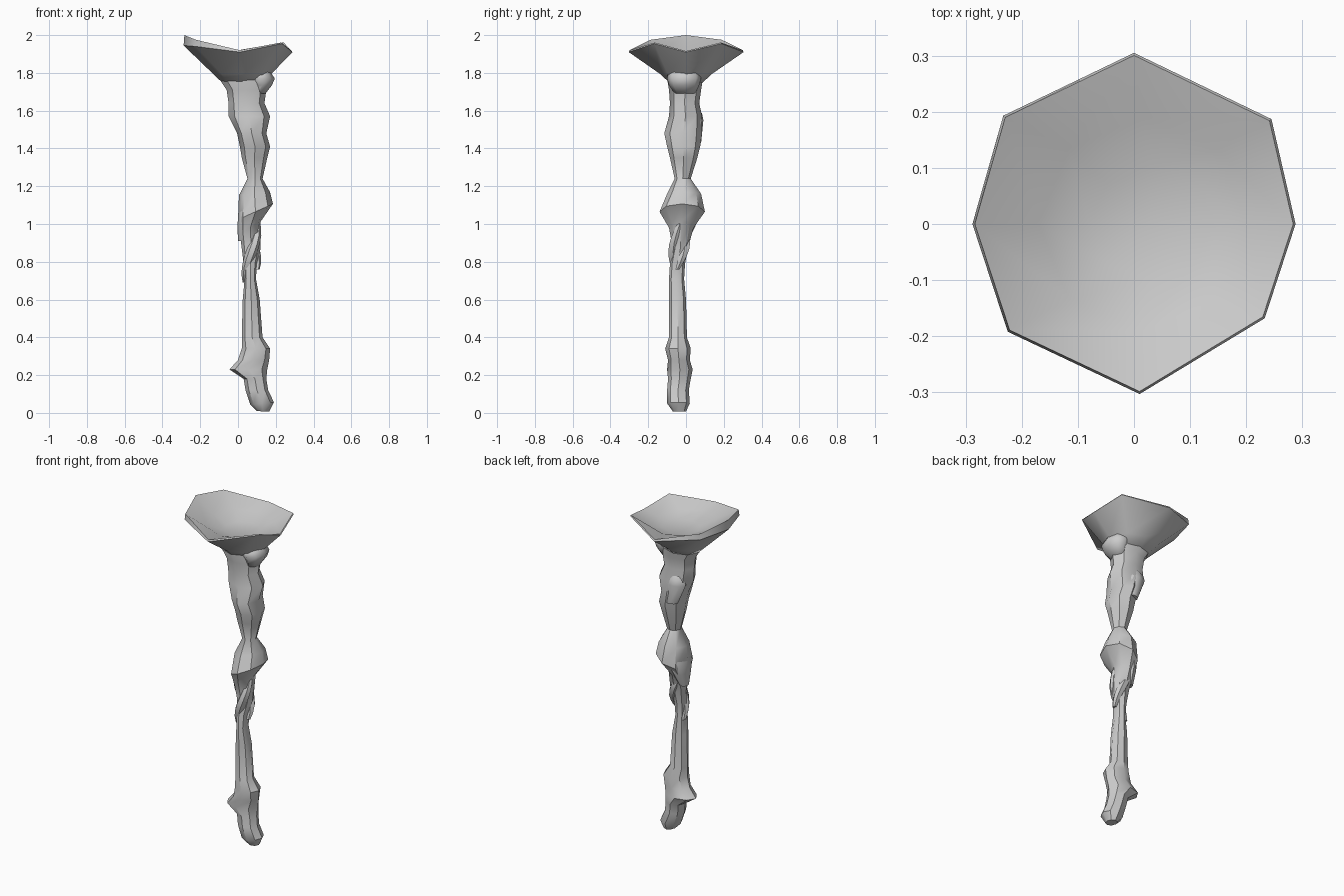
import bpy, bmesh, math

N = 8


def ring_mesh(name, rings, angle=50):
    """Skin a stack of equal-length point rings and close both ends."""
    bm = bmesh.new()
    loops = [[bm.verts.new(p) for p in r] for r in rings]
    n = len(loops[0])
    for a, b in zip(loops, loops[1:]):
        for i in range(n):
            j = (i + 1) % n
            bm.faces.new((a[i], a[j], b[j], b[i]))
    for end in (loops[0], loops[-1]):
        c = [sum(v.co[k] for v in end) / n for k in range(3)]
        cv = bm.verts.new(c)
        for i in range(n):
            bm.faces.new((end[i], end[(i + 1) % n], cv))
    bmesh.ops.recalc_face_normals(bm, faces=bm.faces)
    me = bpy.data.meshes.new(name)
    bm.to_mesh(me)
    bm.free()
    ob = bpy.data.objects.new(name, me)
    bpy.context.collection.objects.link(ob)
    bpy.ops.object.select_all(action='DESELECT')
    ob.select_set(True)
    bpy.context.view_layer.objects.active = ob
    bpy.ops.object.shade_smooth_by_angle(angle=math.radians(angle))
    return ob


def oval(z, x0, x1, y0, y1, tilt=0.0, n=N):
    cx, cy, rx, ry = (x0 + x1) / 2, (y0 + y1) / 2, (x1 - x0) / 2, (y1 - y0) / 2
    pts = []
    for i in range(n):
        a = 2 * math.pi * i / n
        pts.append((cx + rx * math.cos(a), cy + ry * math.sin(a), z + tilt * rx * math.cos(a)))
    return pts


# Gnarled stem: height, x range, y range
stem = [
    (0.008, .10, .165, -.07, .00), (0.05, .065, .19, -.10, .02), (0.12, .04, .16, -.10, .015),
    (0.18, .03, .15, -.095, .025), (0.23, -.045, .155, -.10, .035), (0.28, .00, .165, -.095, .02),
    (0.34, .02, .17, -.11, .025), (0.40, .02, .13, -.09, .005), (0.60, .025, .115, -.09, .00),
    (0.71, .035, .095, -.09, -.01), (0.79, .03, .10, -.085, -.005), (0.87, .02, .12, -.07, .01),
    (0.98, .01, .12, -.09, .04), (1.065, .00, .185, -.14, .10), (1.16, .005, .17, -.10, .08),
    (1.24, .05, .13, -.06, .025), (1.35, .02, .155, -.085, .06), (1.41, .01, .17, -.10, .075),
    (1.48, -.005, .15, -.115, .085), (1.57, -.05, .17, -.09, .085), (1.64, -.05, .14, -.085, .07),
    (1.71, -.06, .15, -.09, .08), (1.77, -.10, .15, -.10, .09), (1.82, -.12, .15, -.10, .10),
]
tilts = {0.008: -.05, 0.05: .1, 0.98: .6, 1.065: .45, 1.16: .1}
ring_mesh("gnarled_stem", [oval(*s, tilt=tilts.get(s[0], 0)) for s in stem], 40)


# Twisted root strands around the thin middle
def strand(name, phase, z0, height):
    path = []
    for i in range(9):
        t = i / 8
        a = phase + t * 3.6
        x, y = .070 + .034 * math.cos(a), -.036 + .032 * math.sin(a)
        r = .012 + .018 * math.sin(math.pi * t)
        path.append(oval(z0 + height * t, x - r, x + r, y - r, y + r, n=6))
    ring_mesh(name, path)


strand("front_strand", 3.0, .69, .33)
strand("back_strand", 6.0, .76, .28)

# Drooping flap behind the middle knot, and the fold on the upper back
ring_mesh("middle_flap", [
    oval(.91, .00, .06, -.05, .01), oval(.99, -.003, .09, -.085, .05),
    oval(1.06, .002, .12, -.11, .08), oval(1.13, .03, .12, -.07, .06)])
ring_mesh("upper_fold", [
    oval(1.43, .02, .10, .02, .08), oval(1.55, -.03, .10, .00, .092),
    oval(1.585, -.02, .09, .00, .085), oval(1.62, .00, .08, .00, .06)])

# Fold tucked under the cap
ring_mesh("under_cap_fold", [
    oval(1.69, .08, .145, -.06, .05), oval(1.735, .08, .18, -.09, .07),
    oval(1.77, .05, .195, -.10, .08), oval(1.80, .06, .175, -.095, .075),
    oval(1.815, .09, .16, -.06, .05)], 70)

# Eight-sided dished cap with an uneven rim, starting at +x
rim = [(.288, 0, 1.91), (.245, .187, 1.955), (0, .305, 1.91), (-.233, .193, 1.94),
       (-.288, 0, 1.945), (-.225, -.192, 1.94), (.01, -.303, 1.91), (.233, -.168, 1.955)]
lift = [.006, .006, .01, .035, .055, .035, .01, .006]
lip = [(x * .985, y * .985, z + d) for (x, y, z), d in zip(rim, lift)]
ring_mesh("dished_cap", [
    oval(1.75, -.085, .13, -.09, .09), oval(1.793, -.13, .175, -.135, .135),
    rim, lip,
    oval(1.905, -.17, .20, -.19, .19, -.06), oval(1.875, -.08, .14, -.10, .10)])
